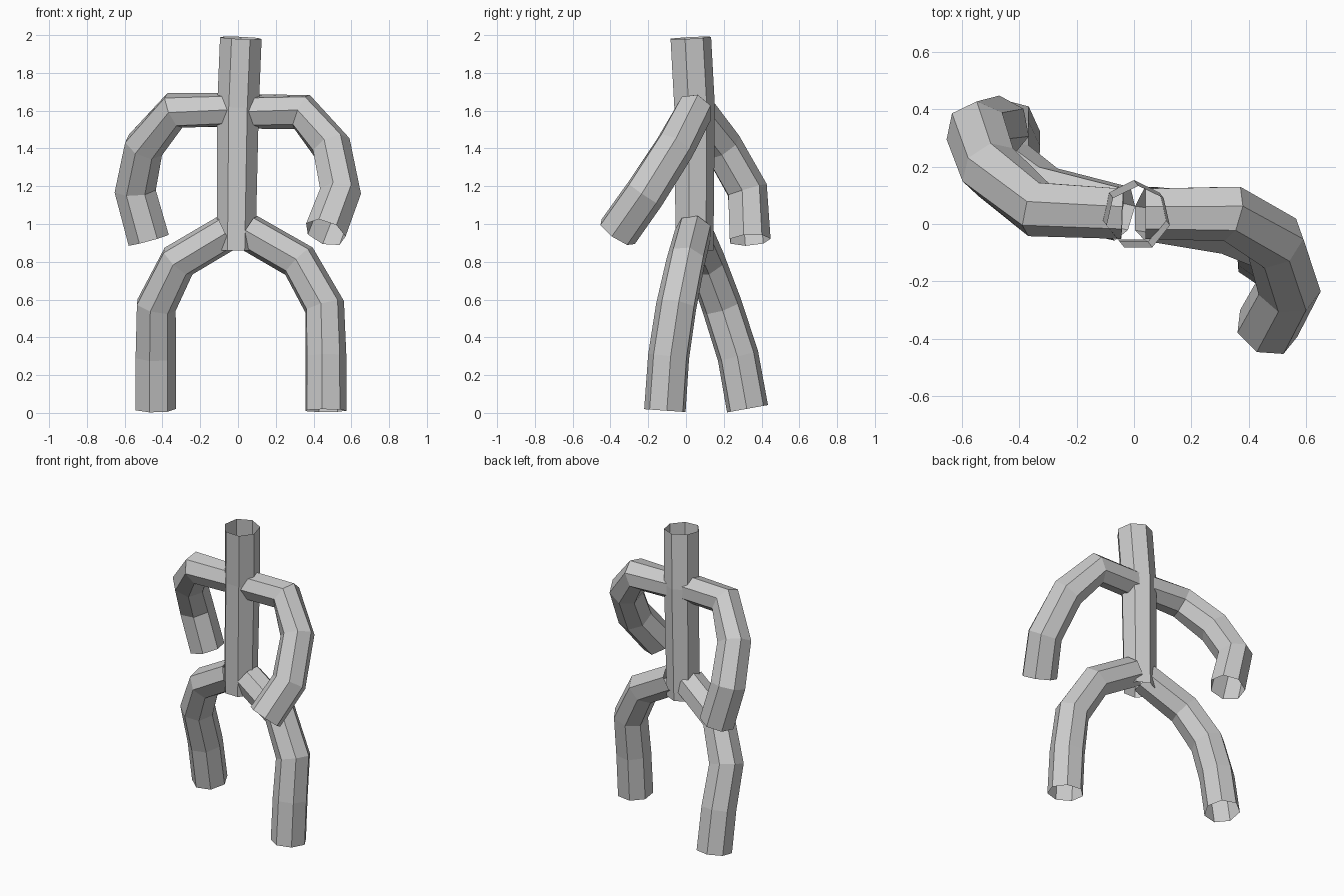
import bpy, bmesh, math
from mathutils import Vector

if "Cube" in bpy.data.objects:
    bpy.data.objects.remove(bpy.data.objects["Cube"])

SIDES = 7


def tube(name, points, radii, start_angle=0.0):
    """Open-ended low-poly tube swept along a path of centre points."""
    pts = [Vector(p) for p in points]
    bm = bmesh.new()
    rings = []
    side = None
    for i, p in enumerate(pts):
        before = (p - pts[i - 1]).normalized() if i > 0 else Vector()
        after = (pts[i + 1] - p).normalized() if i < len(pts) - 1 else Vector()
        tangent = (before + after).normalized()
        if side is None:
            side = Vector((0, -1, 0))
        side = (side - tangent * side.dot(tangent)).normalized()
        other = tangent.cross(side)
        ring = []
        for k in range(SIDES):
            a = start_angle + 2 * math.pi * k / SIDES
            ring.append(bm.verts.new(p + radii[i] * (side * math.cos(a) + other * math.sin(a))))
        rings.append(ring)
    for r0, r1 in zip(rings, rings[1:]):
        for k in range(SIDES):
            n = (k + 1) % SIDES
            bm.faces.new((r0[k], r0[n], r1[n], r1[k]))
    mesh = bpy.data.meshes.new(name)
    bm.to_mesh(mesh)
    bm.free()
    obj = bpy.data.objects.new(name, mesh)
    bpy.context.collection.objects.link(obj)
    return obj


R = 0.113
half_step = math.pi / SIDES

# Torso and neck
tube("torso", [(-0.01, 0.04, 0.86), (0, 0.04, 1.62), (0.015, 0.02, 1.985)],
     [0.105, R, R], half_step)

# Arms: right swings forward, left swings back
limb_radii = [0.092, 0.102, 0.108, 0.112, R]
tube("right_arm", [(0.04, 0.04, 1.595), (0.335, 0.04, 1.595), (0.492, -0.06, 1.41),
                   (0.54, -0.22, 1.16), (0.462, -0.365, 0.955)], limb_radii)
tube("left_arm", [(-0.04, 0.04, 1.605), (-0.34, 0.055, 1.6), (-0.5, 0.19, 1.41),
                  (-0.545, 0.32, 1.18), (-0.472, 0.335, 0.915)], limb_radii)

# Legs: right steps forward, left steps back
leg_radii = [0.1, 0.105, 0.11, 0.112, R]
tube("right_leg", [(0.05, 0.04, 0.96), (0.32, 0.0, 0.805), (0.455, -0.05, 0.565),
                   (0.462, -0.09, 0.3), (0.462, -0.11, 0.012)], leg_radii)
tube("left_leg", [(-0.05, 0.04, 0.96), (-0.32, 0.105, 0.8), (-0.437, 0.19, 0.565),
                  (-0.44, 0.275, 0.3), (-0.44, 0.325, 0.022)], leg_radii)
